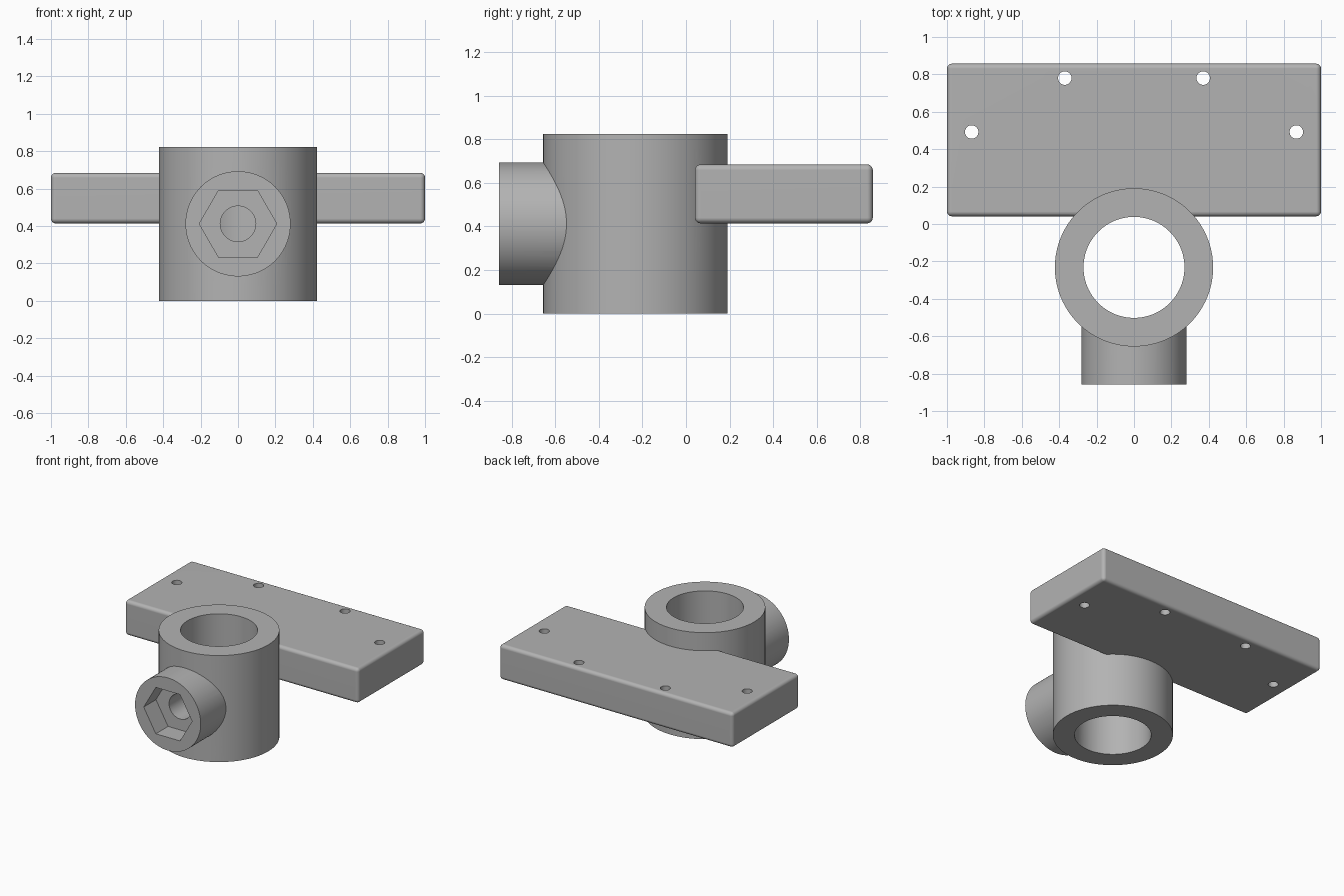
import bpy
import math

cube = bpy.data.objects.get("Cube")
if cube:
    bpy.data.objects.remove(cube, do_unlink=True)

# Key dimensions
COLLAR_Y = -0.232
COLLAR_H = 0.824
BOSS_Z = COLLAR_H / 2
BOSS_FRONT = -0.857

grey = bpy.data.materials.new("plain grey")
grey.use_nodes = True
tone = (0.45, 0.45, 0.45, 1)
grey.diffuse_color = tone
grey.node_tree.nodes["Principled BSDF"].inputs["Base Color"].default_value = tone


def upright(name, x, y, z0, z1, radius, sides=96):
    """Vertical cylinder between two heights."""
    bpy.ops.mesh.primitive_cylinder_add(
        vertices=sides, radius=radius, depth=z1 - z0, location=(x, y, (z0 + z1) / 2))
    bpy.context.object.name = name
    return bpy.context.object


def forward(name, y0, y1, radius, sides=96, turn=0):
    """Cylinder or prism along y, on the boss axis."""
    bpy.ops.mesh.primitive_cylinder_add(
        vertices=sides, radius=radius, depth=y1 - y0,
        location=(0, (y0 + y1) / 2, BOSS_Z), rotation=(math.pi / 2, turn, 0))
    bpy.context.object.name = name
    return bpy.context.object


def apply(obj, mod):
    bpy.ops.object.select_all(action='DESELECT')
    obj.select_set(True)
    bpy.context.view_layer.objects.active = obj
    bpy.ops.object.modifier_apply(modifier=mod.name)


def combine(obj, other, operation):
    """Boolean a part into the body, then drop the part."""
    mod = obj.modifiers.new("combine", 'BOOLEAN')
    mod.operation = operation
    mod.solver = 'EXACT'
    mod.object = other
    apply(obj, mod)
    bpy.data.objects.remove(other, do_unlink=True)


# Mounting plate with rounded edges
bpy.ops.mesh.primitive_cube_add(size=1, location=(0, 0.449, 0.549))
plate = bpy.context.object
plate.name = "mounting_plate"
plate.scale = (2, 0.816, 0.27)
bpy.ops.object.transform_apply(location=False, rotation=False, scale=True)
rounding = plate.modifiers.new("rounding", 'BEVEL')
rounding.width = 0.026
rounding.segments = 5
apply(plate, rounding)

# Screw holes, mirrored left and right
for side in (-1, 1):
    for x, y in ((0.37, 0.78), (0.868, 0.492)):
        combine(plate, upright("screw_hole", side * x, y, 0.3, 0.8, 0.036, 40), 'DIFFERENCE')

# Collar joined with the boss and the plate
body = upright("collar_bracket", 0, COLLAR_Y, 0, COLLAR_H, 0.423, 128)
combine(body, forward("boss", BOSS_FRONT, -0.4, 0.281), 'UNION')
combine(body, plate, 'UNION')

# Collar bore, hexagonal nut recess and bolt hole
combine(body, upright("bore", 0, COLLAR_Y, -0.1, COLLAR_H + 0.1, 0.27), 'DIFFERENCE')
combine(body, forward("nut_recess", BOSS_FRONT - 0.1, BOSS_FRONT + 0.15, 0.207, 6, math.pi / 6),
        'DIFFERENCE')
combine(body, forward("bolt_hole", BOSS_FRONT - 0.1, COLLAR_Y, 0.095, 64), 'DIFFERENCE')

# Finish
body.data.materials.clear()
body.data.materials.append(grey)
for face in body.data.polygons:
    face.material_index = 0
bpy.ops.object.select_all(action='DESELECT')
body.select_set(True)
bpy.context.view_layer.objects.active = body
bpy.ops.object.shade_smooth_by_angle(angle=math.radians(30))
normals = body.modifiers.new("flat face normals", 'WEIGHTED_NORMAL')
normals.keep_sharp = True
